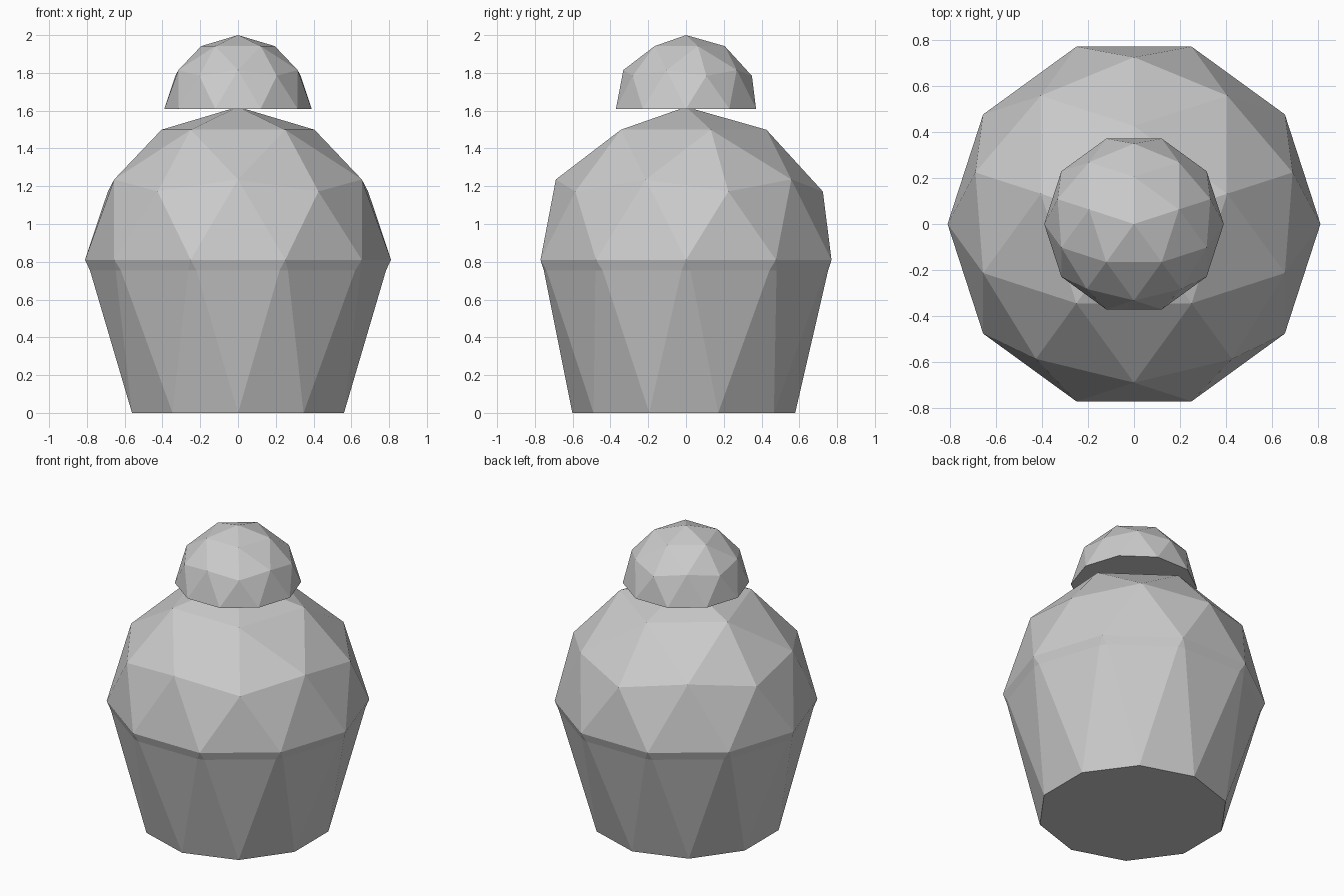
import bpy, bmesh
from math import radians, sin, cos, pi, atan2
from mathutils import Matrix

cube = bpy.data.objects.get("Cube")
if cube:
    bpy.data.objects.remove(cube)

grey = bpy.data.materials.new("light_grey")
grey.use_nodes = True
colour = (0.6, 0.6, 0.6, 1)
grey.diffuse_color = colour
grey.node_tree.nodes["Principled BSDF"].inputs["Base Color"].default_value = colour


def dome(radius, z):
    """Upper half of a faceted ball; returns the mesh and its rim, sorted by angle."""
    bm = bmesh.new()
    bmesh.ops.create_icosphere(bm, subdivisions=2, radius=radius,
                               matrix=Matrix.Rotation(radians(90), 4, "Z"))
    low = [v for v in bm.verts if v.co.z < -0.01]
    bmesh.ops.delete(bm, geom=low, context="VERTS")
    rim = [v for v in bm.verts if abs(v.co.z) < 0.01]
    rim.sort(key=lambda v: atan2(v.co.y, v.co.x) % (2 * pi - 0.01))
    bmesh.ops.translate(bm, verts=bm.verts, vec=(0, 0, z))
    return bm, rim


def finish(bm, name):
    bmesh.ops.recalc_face_normals(bm, faces=bm.faces)
    mesh = bpy.data.meshes.new(name)
    bm.to_mesh(mesh)
    bm.free()
    mesh.materials.append(grey)
    bpy.context.collection.objects.link(bpy.data.objects.new(name, mesh))


# Head: half ball with a flat underside
bm, rim = dome(0.39, 1.61)
bm.faces.new(rim)
finish(bm, "head")

# Body: half ball on a tapering base of alternating triangles
bm, rim = dome(0.81, 0.81)
n = len(rim)
base, pairs = [], []
for i, v in enumerate(rim):
    w = rim[(i + 1) % n]
    mid = (v.co + w.co) / 2
    a = atan2(mid.y, mid.x)
    base.append(bm.verts.new((0.59 * cos(a), 0.59 * sin(a) - 0.012, 0)))
    # Narrow band under each rim edge
    pair = []
    for end in (v, w):
        p = mid.lerp(end.co, 0.9)
        pair.append(bm.verts.new((p.x * 0.977, p.y * 0.977, 0.755)))
    pairs.append(pair)

for i in range(n):
    left, right = pairs[i]
    before = pairs[i - 1][1]
    bm.faces.new((rim[i], rim[(i + 1) % n], right, left))
    bm.faces.new((left, right, base[i]))
    bm.faces.new((rim[i], left, before))
    bm.faces.new((before, left, base[i], base[i - 1]))
bm.faces.new(base)
finish(bm, "body")
